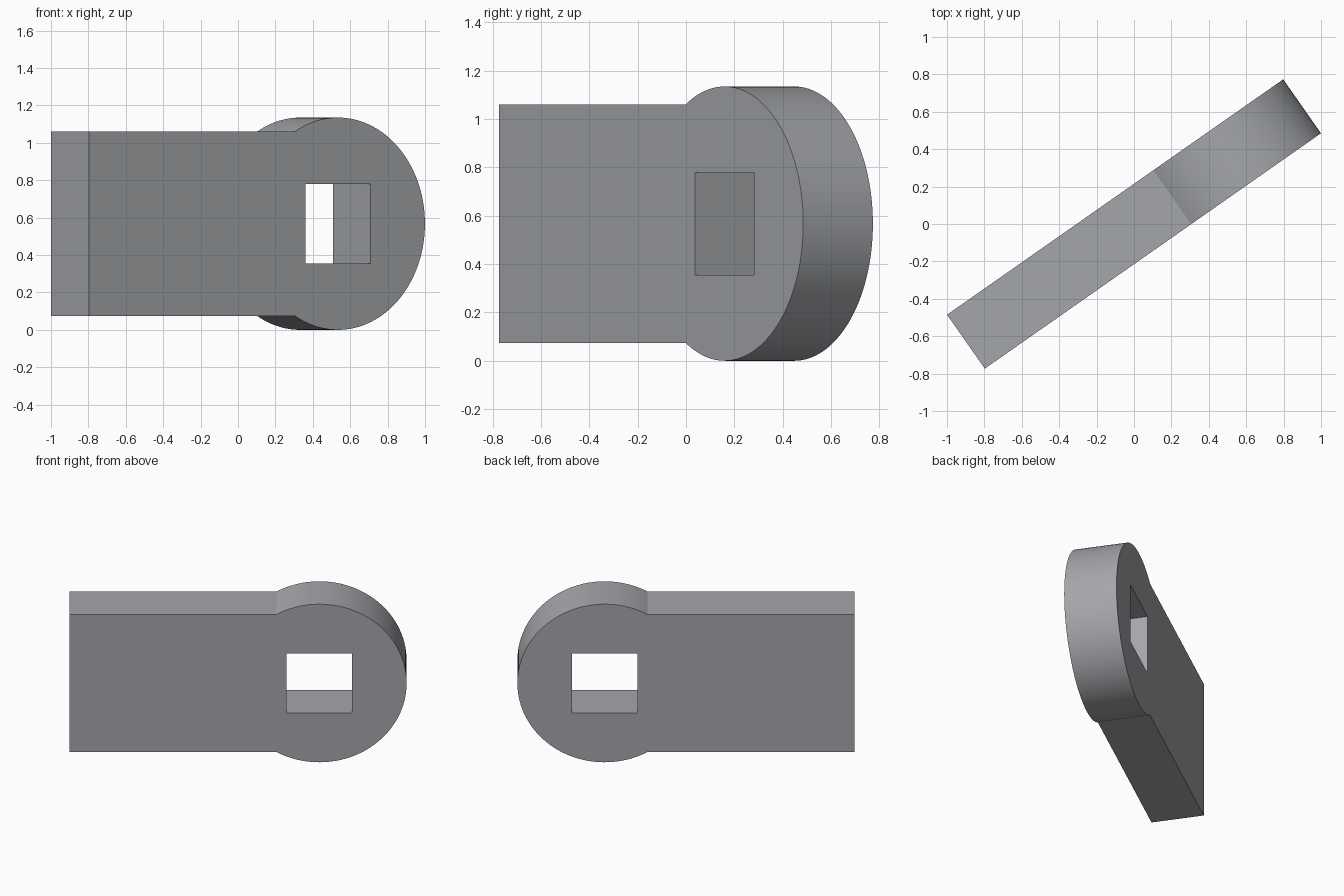
import bpy, bmesh, math
from mathutils import Matrix, Vector

if "Cube" in bpy.data.objects:
    bpy.data.objects.remove(bpy.data.objects["Cube"])

R = 0.5675             # radius of the rounded head
HALF_H = 0.494         # half height of the straight bar
THICK = 0.352          # plate thickness
END = 1.097            # half length of the plate
HEAD_U = END - R       # head centre along the plate
HOLE = 0.2125          # half side of the square hole
ARC_STEPS = 96

# Outline: straight bar running into a round head
a = math.asin(HALF_H / R)
a0, a1 = -(math.pi - a), math.pi - a
outline = [(-END, HALF_H), (-END, -HALF_H)]
for i in range(ARC_STEPS + 1):
    t = a0 + (a1 - a0) * i / ARC_STEPS
    outline.append((HEAD_U + R * math.cos(t), R * math.sin(t)))

# Square hole through the head
hole = [(HEAD_U + sx * HOLE, sz * HOLE)
        for sx, sz in ((-1, -1), (1, -1), (1, 1), (-1, 1))]

bm = bmesh.new()


def add_loop(points):
    vs = [bm.verts.new((u, -THICK / 2, z)) for u, z in points]
    return [bm.edges.new((vs[i], vs[(i + 1) % len(vs)])) for i in range(len(vs))]


edges = add_loop(outline) + add_loop(hole)
bmesh.ops.triangle_fill(bm, edges=edges, use_beauty=True, normal=Vector((0, -1, 0)))

# Extrude the filled profile to its thickness
ext = bmesh.ops.extrude_face_region(bm, geom=bm.faces[:], use_keep_orig=True)
bmesh.ops.translate(bm, vec=(0, THICK, 0),
                    verts=[g for g in ext["geom"] if isinstance(g, bmesh.types.BMVert)])
bmesh.ops.recalc_face_normals(bm, faces=bm.faces[:])

# Turn about the vertical and stand on the ground
bm.transform(Matrix.Translation((0, 0, R)) @ Matrix.Rotation(math.radians(35), 4, 'Z'))

mesh = bpy.data.meshes.new("link_plate")
bm.to_mesh(mesh)
bm.free()
plate = bpy.data.objects.new("link_plate", mesh)
bpy.context.collection.objects.link(plate)

grey = bpy.data.materials.new("metal_grey")
grey.diffuse_color = (0.37, 0.38, 0.40, 1)
grey.use_nodes = True
grey.node_tree.nodes["Principled BSDF"].inputs["Base Color"].default_value = grey.diffuse_color
mesh.materials.append(grey)

# Smooth round edge, sharp corners
bpy.context.view_layer.objects.active = plate
plate.select_set(True)
bpy.ops.object.shade_smooth_by_angle(angle=math.radians(20))
